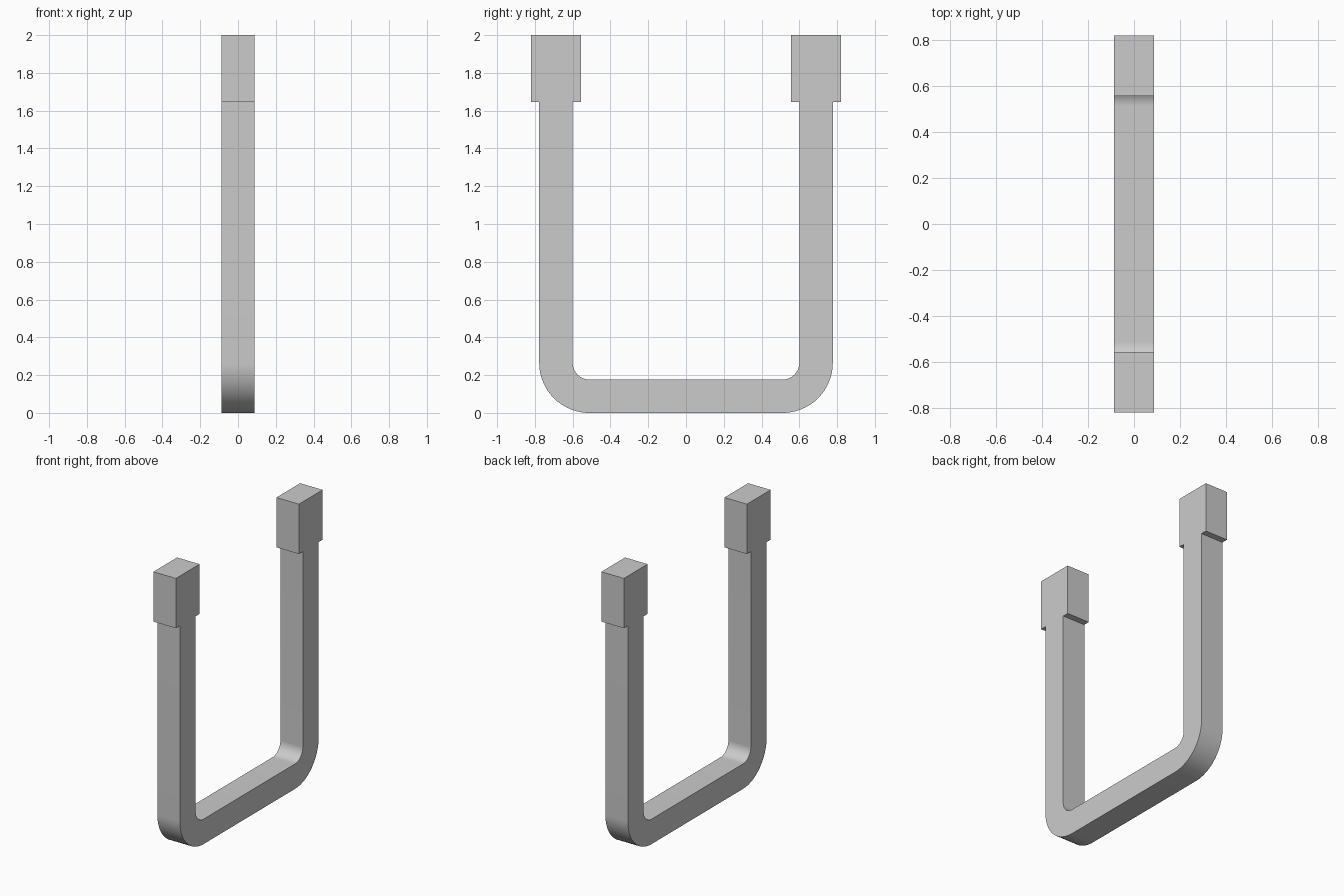
import bpy, bmesh, math

cube = bpy.data.objects.get("Cube")
if cube:
    bpy.data.objects.remove(cube, do_unlink=True)

HALF_WIDTH = 0.088          # half thickness along x
ARM_IN, ARM_OUT = 0.6, 0.777
BEND = 0.265                # outer bend radius
BAR = ARM_OUT - ARM_IN
BLOCK_IN, BLOCK_OUT = 0.556, 0.821
BLOCK_BASE, TOP = 1.647, 2.0
STEPS = 24

grey = bpy.data.materials.new("plain grey")
grey.use_nodes = True
colour = (0.6, 0.6, 0.6, 1)
grey.diffuse_color = colour
grey.node_tree.nodes["Principled BSDF"].inputs["Base Color"].default_value = colour


def extrude_profile(name, points):
    """Extrude a closed (y, z) outline across the model's thickness."""
    bm = bmesh.new()
    face = bm.faces.new([bm.verts.new((-HALF_WIDTH, y, z)) for y, z in points])
    result = bmesh.ops.extrude_face_region(bm, geom=[face])
    moved = [v for v in result["geom"] if isinstance(v, bmesh.types.BMVert)]
    bmesh.ops.translate(bm, verts=moved, vec=(2 * HALF_WIDTH, 0, 0))
    bmesh.ops.recalc_face_normals(bm, faces=bm.faces)
    mesh = bpy.data.meshes.new(name)
    bm.to_mesh(mesh)
    bm.free()
    mesh.materials.append(grey)
    obj = bpy.data.objects.new(name, mesh)
    bpy.context.collection.objects.link(obj)
    return obj


def bend(radius):
    """Quarter arc from the bottom bar up into the back arm."""
    cy = ARM_OUT - BEND
    angles = [math.pi / 2 * i / STEPS for i in range(STEPS + 1)]
    return [(cy + radius * math.sin(a), BEND - radius * math.cos(a)) for a in angles]


def mirrored(points):
    return [(-y, z) for y, z in reversed(points)]


# U-shaped bar with rounded corners
outer = bend(BEND) + [(ARM_OUT, BLOCK_BASE)]
inner = bend(BEND - BAR) + [(ARM_IN, BLOCK_BASE)]
bar = extrude_profile("u_bar", mirrored(outer) + outer + inner[::-1] + mirrored(inner)[::-1])
bpy.context.view_layer.objects.active = bar
bar.select_set(True)
bpy.ops.object.shade_smooth_by_angle(angle=math.radians(30))

# Wider end blocks on both arms
block = [(BLOCK_IN, BLOCK_BASE), (BLOCK_OUT, BLOCK_BASE), (BLOCK_OUT, TOP), (BLOCK_IN, TOP)]
extrude_profile("back_end_block", block)
extrude_profile("front_end_block", mirrored(block))
